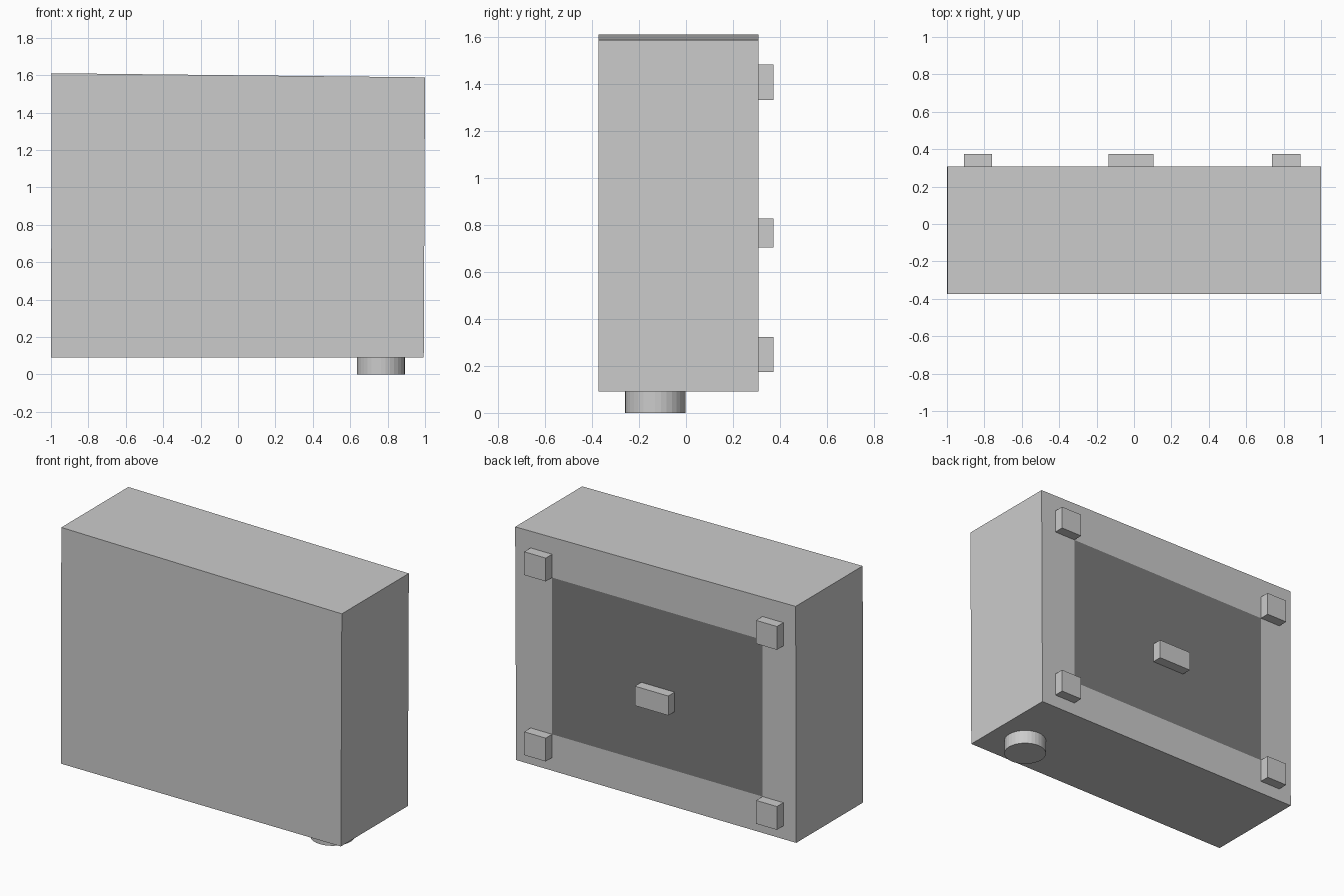
import bpy, bmesh
from mathutils import Matrix, Vector

if "Cube" in bpy.data.objects:
    bpy.data.objects.remove(bpy.data.objects["Cube"])

FRONT, BACK, TAB_END = -0.373, 0.308, 0.373


def finish(name, bm):
    mesh = bpy.data.meshes.new(name)
    bm.to_mesh(mesh)
    bm.free()
    obj = bpy.data.objects.new(name, mesh)
    bpy.context.collection.objects.link(obj)
    return obj


def block(name, x0, x1, z0, z1):
    """Block standing out from the back face."""
    bm = bmesh.new()
    bmesh.ops.create_cube(bm, size=1)
    for v in bm.verts:
        v.co = Vector((x1 if v.co.x > 0 else x0,
                       TAB_END if v.co.y > 0 else BACK,
                       z1 if v.co.z > 0 else z0))
    return finish(name, bm)


# Cabinet: slightly skewed front profile, extruded from front to back
profile = [(-1.0, 0.09), (0.993, 0.09), (1.0, 1.588), (-0.996, 1.61)]
bm = bmesh.new()
face = bm.faces.new([bm.verts.new((x, FRONT, z)) for x, z in profile])
ext = bmesh.ops.extrude_face_region(bm, geom=[face], use_keep_orig=True)
bmesh.ops.translate(bm, vec=(0, BACK - FRONT, 0),
                    verts=[g for g in ext["geom"] if isinstance(g, bmesh.types.BMVert)])
bmesh.ops.recalc_face_normals(bm, faces=bm.faces)

# Dark back panel, flush with the frame around it
back = max(bm.faces, key=lambda f: f.calc_center_median().y)
bmesh.ops.inset_region(bm, faces=[back], thickness=0.24)
for v in back.verts:
    v.co = Vector((0.737 if v.co.x > 0 else -0.76, BACK,
                   1.332 if v.co.z > 0.8 else 0.324))
back.material_index = 1
cabinet = finish("cabinet", bm)
for label, shade in (("cabinet_grey", 0.8), ("panel_dark", 0.2)):
    mat = bpy.data.materials.new(label)
    mat.diffuse_color = (shade, shade, shade, 1)
    mat.use_nodes = True
    mat.node_tree.nodes["Principled BSDF"].inputs["Base Color"].default_value = mat.diffuse_color
    cabinet.data.materials.append(mat)

# Corner spacers and the central block on the back
for side, x0, x1 in (("left", -0.908, -0.76), ("right", 0.737, 0.89)):
    for level, z0, z1 in (("lower", 0.174, 0.324), ("upper", 1.332, 1.482)):
        block(f"{level}_{side}_spacer", x0, x1, z0, z1)
block("centre_block", -0.135, 0.103, 0.703, 0.828)

# Round knob under the right end
bm = bmesh.new()
bmesh.ops.create_cone(bm, cap_ends=True, segments=32, radius1=0.128, radius2=0.128,
                      depth=0.09, matrix=Matrix.Translation((0.764, -0.131, 0.045)))
finish("bottom_knob", bm)
